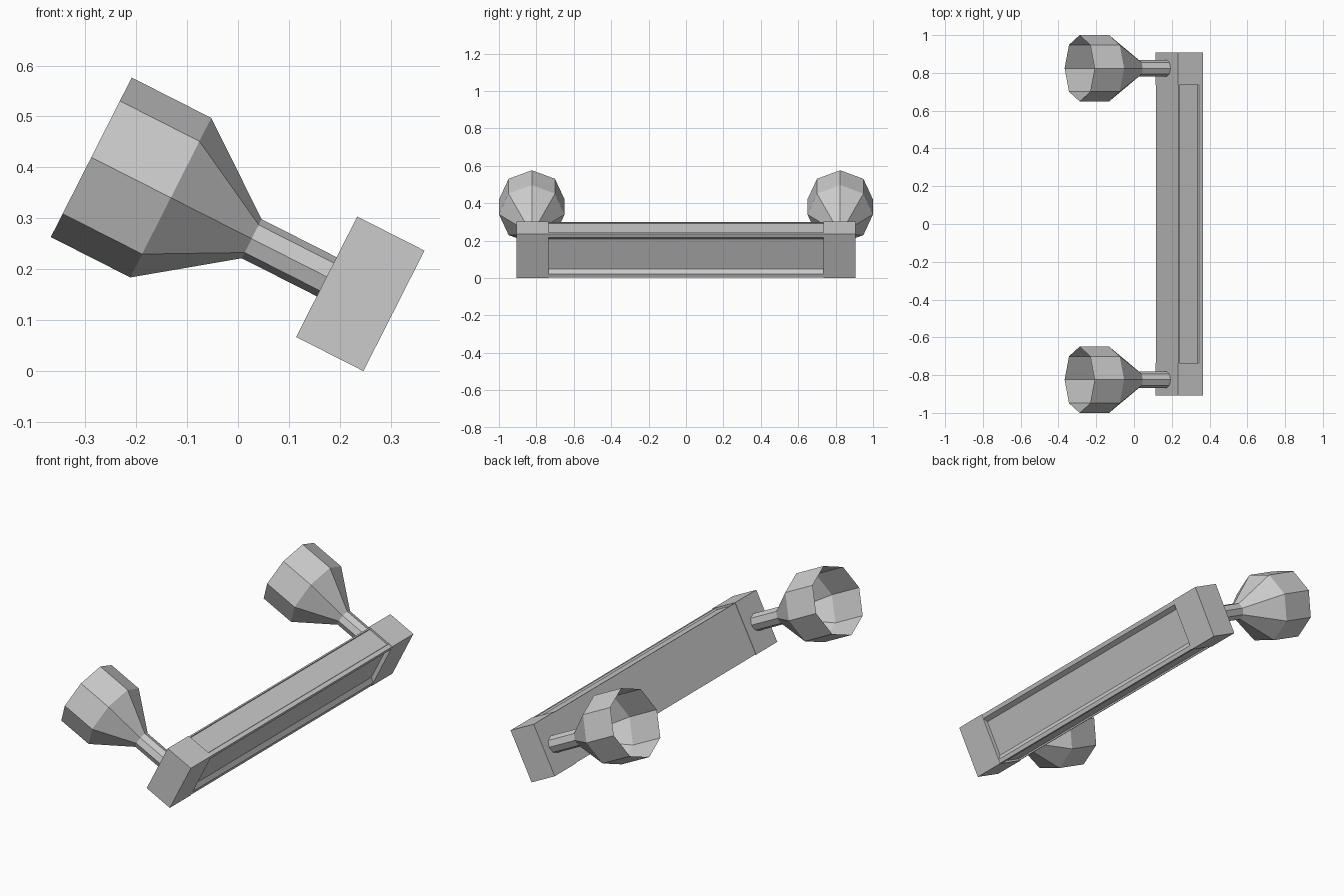
import bpy, bmesh
from math import cos, sin, pi, radians

if "Cube" in bpy.data.objects:
    bpy.data.objects.remove(bpy.data.objects["Cube"], do_unlink=True)

grey = bpy.data.materials.new("plain grey")
COLOUR = (0.6, 0.6, 0.6, 1)
grey.diffuse_color = COLOUR
grey.use_nodes = True
grey.node_tree.nodes["Principled BSDF"].inputs["Base Color"].default_value = COLOUR

# All parts share one tilted frame: x across the bar, y along it, z up its face
TILT = radians(26.9)
ORIGIN = (0.24, 0, 0.152)
HALF_X, HALF_Z = 0.074, 0.1325


def finish(name, bm):
    mesh = bpy.data.meshes.new(name)
    bm.to_mesh(mesh)
    bm.free()
    mesh.materials.append(grey)
    obj = bpy.data.objects.new(name, mesh)
    obj.location = ORIGIN
    obj.rotation_euler = (0, TILT, 0)
    bpy.context.collection.objects.link(obj)


def prism(name, half_profile, y0, y1):
    """Mirror the upper half of an x-z profile, then extrude it along y."""
    profile = half_profile + [(x, -z) for x, z in reversed(half_profile)]
    bm = bmesh.new()
    near = [bm.verts.new((x, y0, z)) for x, z in profile]
    far = [bm.verts.new((x, y1, z)) for x, z in profile]
    bm.faces.new(near)
    bm.faces.new(far)
    for i in range(len(profile)):
        bm.faces.new((near[i - 1], near[i], far[i], far[i - 1]))
    bmesh.ops.recalc_face_normals(bm, faces=bm.faces)
    finish(name, bm)


def open_cup(name, y, stations, sides=8):
    """Faceted shell of rings along x, open at the wide end."""
    bm = bmesh.new()
    angles = [2 * pi * i / sides for i in range(sides)]
    rings = [[bm.verts.new((x, y + r * sin(a), r * cos(a))) for a in angles]
             for x, r in stations]
    for near, far in zip(rings, rings[1:]):
        for i in range(sides):
            bm.faces.new((near[i - 1], near[i], far[i], far[i - 1]))
    finish(name, bm)


# Bar with shallow panels above and below and a bevelled recess on the front
back, front, rim = -HALF_X + 0.002, HALF_X - 0.001, HALF_Z - 0.002
bar_profile = [
    (back, rim), (-0.065, rim), (-0.065, 0.1225),
    (0.047, 0.1225), (0.052, rim), (front, rim),
    (front, 0.110), (0.0535, 0.090),
]
prism("bar", bar_profile, -0.736, 0.736)

# End blocks and flared cups, one pair per end
block_profile = [(-HALF_X, HALF_Z), (HALF_X, HALF_Z)]
cup_stations = [(-0.07, 0.043), (-0.239, 0.043), (-0.417, 0.1755), (-0.592, 0.1755)]
for side, label in ((-1, "front"), (1, "back")):
    y0, y1 = sorted((side * 0.735, side * 0.907))
    prism(label + "_end_block", block_profile, y0, y1)
    open_cup(label + "_cup", side * 0.8245, cup_stations)
